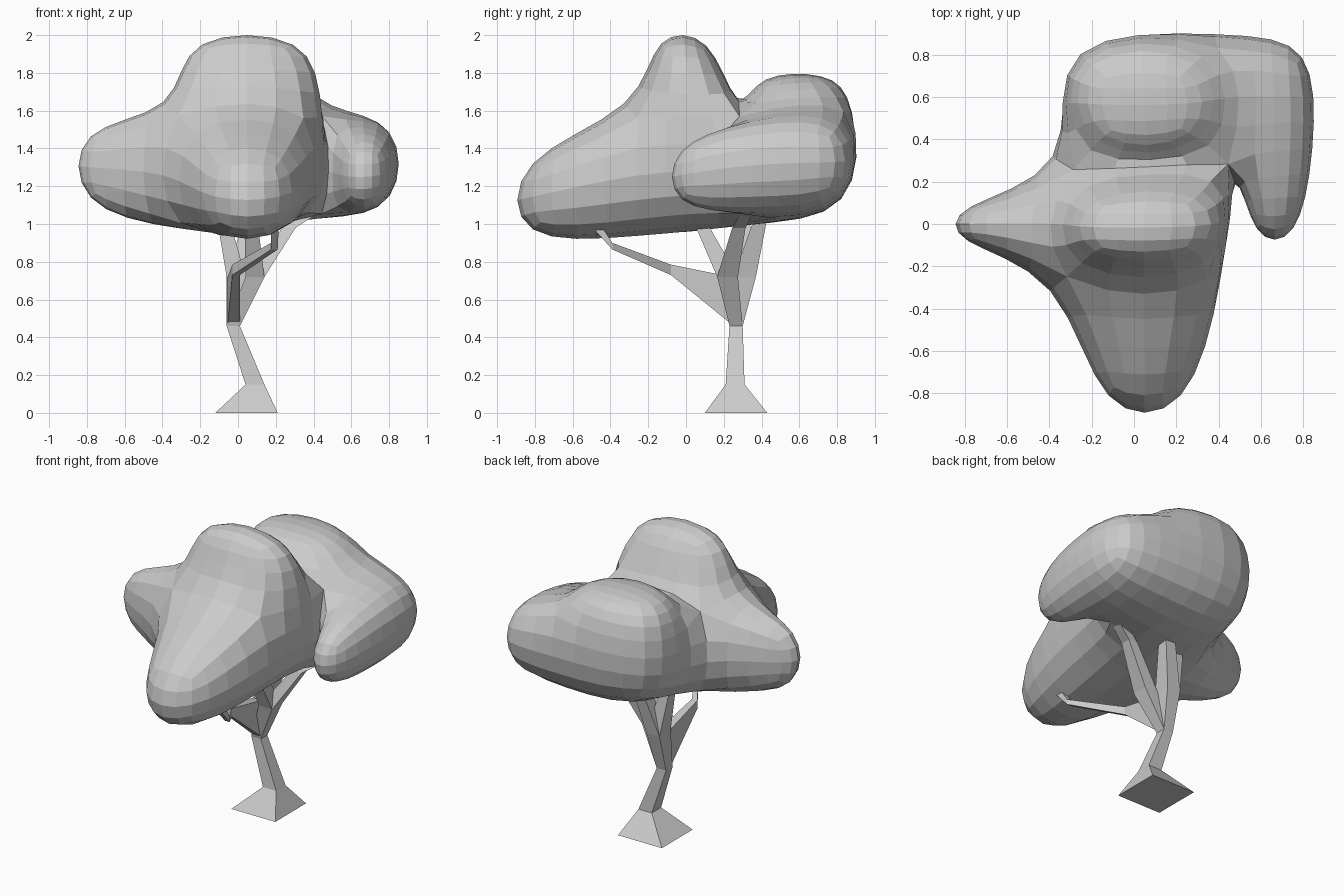
import bpy, bmesh

if "Cube" in bpy.data.objects:
    bpy.data.objects.remove(bpy.data.objects["Cube"])


def ring_y(y, x0, x1, z0, z1):
    """Upright rectangle: left-bottom, right-bottom, right-top, left-top."""
    return [(x0, y, z0), (x1, y, z0), (x1, y, z1), (x0, y, z1)]


def ring_z(x, y, z, hx, hy):
    """Level rectangle around a centre."""
    return [(x - hx, y - hy, z), (x + hx, y - hy, z), (x + hx, y + hy, z), (x - hx, y + hy, z)]


def build(name, cells, levels=0):
    """Join box cells (pairs of 4-point rings), dropping the faces they share."""
    faces = {}
    for a, b in cells:
        quads = [a, b] + [[a[i], a[(i + 1) % 4], b[(i + 1) % 4], b[i]] for i in range(4)]
        for q in quads:
            key = frozenset(q)
            if key in faces:
                del faces[key]
            else:
                faces[key] = q
    bm = bmesh.new()
    verts = {}
    for q in faces.values():
        for p in q:
            if p not in verts:
                verts[p] = bm.verts.new(p)
        bm.faces.new([verts[p] for p in q])
    bmesh.ops.recalc_face_normals(bm, faces=bm.faces)
    me = bpy.data.meshes.new(name)
    bm.to_mesh(me)
    bm.free()
    ob = bpy.data.objects.new(name, me)
    bpy.context.collection.objects.link(ob)
    if levels:
        mod = ob.modifiers.new("Subdivision", 'SUBSURF')
        mod.levels = mod.render_levels = levels
    return ob


def path(rings):
    return list(zip(rings, rings[1:]))


# Foliage: core with lobes pulled out to the front, left, top and back;
# the back block carries a bump and bends to the right, then forward again
F = ring_y(-0.24, -0.36, 0.46, 0.91, 1.63)
K = [(-0.28, 0.25, 0.96), (0.48, 0.36, 1.00), (0.47, 0.31, 1.56), (-0.28, 0.25, 1.57)]
B = ring_y(0.925, -0.44, 0.46, 1.03, 1.67)
Q = [(0.875, 0.34, 1.08), (0.875, 0.34, 1.57), (0.875, 0.89, 1.57), (0.875, 0.89, 1.08)]
front_tip = ring_y(-0.95, -0.18, 0.28, 0.86, 1.37)
left_tip = [(-0.89, -0.09, 1.07), (-0.89, 0.09, 1.07), (-0.89, 0.09, 1.55), (-0.89, -0.09, 1.55)]
top = ring_z(0.045, -0.02, 2.035, 0.395, 0.17)
bump = ring_z(0.05, 0.56, 1.81, 0.30, 0.21)
lobe_tip = ring_y(-0.11, 0.55, 0.78, 1.06, 1.43)
build("foliage", [
    (front_tip, F), (F, K), (K, B),
    ([F[0], K[0], K[3], F[3]], left_tip),
    ([F[3], F[2], K[2], K[3]], top),
    ([K[3], K[2], B[2], B[3]], bump),
    ([K[1], K[2], B[2], B[1]], Q),
    ([K[1], Q[0], Q[1], K[2]], lobe_tip)], 2)

# Trunk with flared foot
fork = ring_z(-0.025, 0.265, 0.46, 0.035, 0.035)
build("trunk", path([ring_z(0.045, 0.265, 0, 0.165, 0.165),
                     ring_z(0.09, 0.26, 0.15, 0.05, 0.05), fork]))

# Left limb, splitting into two upright branches
left_mid = ring_z(-0.01, 0.31, 0.72, 0.05, 0.06)
build("left_limb", path([fork, left_mid, ring_z(-0.09, 0.30, 1.08, 0.03, 0.03)]))
build("back_branch", path([left_mid, ring_z(0.08, 0.41, 1.08, 0.035, 0.03)]))

# Right limb reaching out under the right lobe, with a short side branch
right_mid = ring_z(0.09, 0.22, 0.72, 0.05, 0.055)
build("right_limb", path([fork, right_mid, ring_z(0.27, 0.28, 0.98, 0.035, 0.035),
                          ring_z(0.44, 0.34, 1.09, 0.035, 0.03)]))
build("side_branch", path([right_mid, ring_z(0.07, 0.08, 1.0, 0.035, 0.035)]))

# Front branch, long and thin below the front lobe
build("front_branch", path([
    ring_y(0.24, -0.055, 0.01, 0.47, 0.72),
    ring_y(-0.08, -0.03, 0.01, 0.73, 0.785),
    ring_y(-0.39, 0.175, 0.21, 0.865, 0.90),
    ring_z(0.195, -0.46, 0.97, 0.02, 0.025)]))
